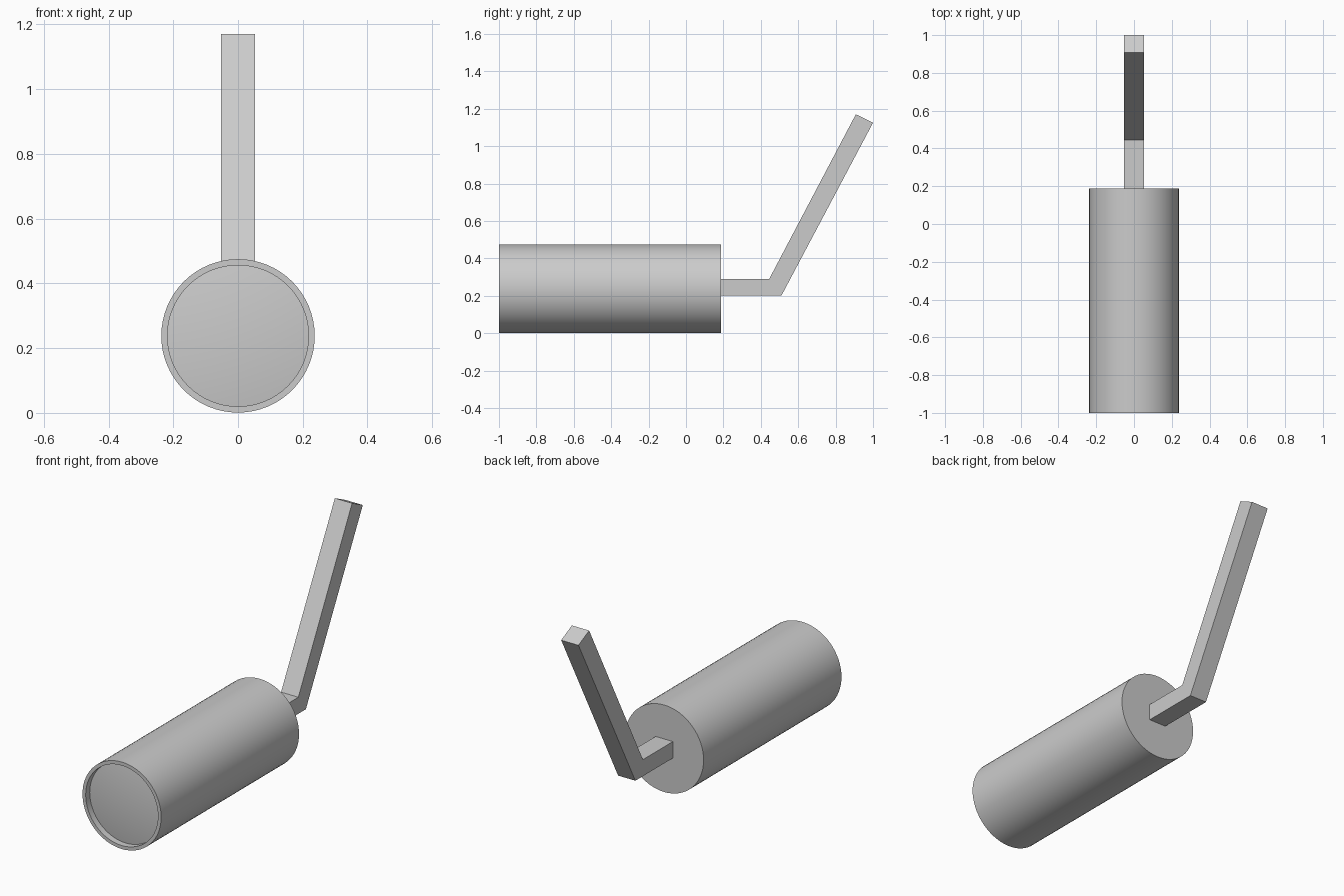
import bpy, bmesh
from math import pi, cos, sin, radians

if "Cube" in bpy.data.objects:
    bpy.data.objects.remove(bpy.data.objects["Cube"])

R, RIN = 0.237, 0.218      # outer and inner radius
BACK = 0.187               # closed end of the body
CZ = 0.238                 # axis height


def finish(name, bm, smooth):
    bmesh.ops.recalc_face_normals(bm, faces=bm.faces)
    mesh = bpy.data.meshes.new(name)
    bm.to_mesh(mesh)
    bm.free()
    ob = bpy.data.objects.new(name, mesh)
    bpy.context.collection.objects.link(ob)
    if smooth:
        bpy.ops.object.select_all(action='DESELECT')
        ob.select_set(True)
        bpy.context.view_layer.objects.active = ob
        bpy.ops.object.shade_smooth_by_angle(angle=radians(35))
    return ob


def lathe(name, profile, steps=64):
    """Revolve (radius, y) points about the y axis at height CZ."""
    bm = bmesh.new()
    verts = [bm.verts.new((r, y, CZ)) for r, y in profile]
    edges = [bm.edges.new(p) for p in zip(verts, verts[1:])]
    bmesh.ops.spin(bm, geom=verts + edges, cent=(0, 0, CZ), axis=(0, 1, 0),
                   angle=2 * pi, steps=steps, use_duplicate=False)
    bmesh.ops.remove_doubles(bm, verts=bm.verts, dist=1e-5)
    return finish(name, bm, True)


# Cylindrical body with a thin rim and a shallow, slightly domed recessed front
dome = [(RIN * cos(a), -0.965 - 0.015 * sin(a) ** 2)
        for a in (i * pi / 12 for i in range(6))] + [(0, -0.98)]
lathe("body", [(0, BACK), (R, BACK), (R, -1), (RIN, -1)] + dome)

# Bent square-section handle, extruded from its side outline
outline = [(BACK, 0.2), (0.51, 0.2), (1.0, 1.125), (0.908, 1.17),
           (0.445, 0.29), (BACK, 0.29)]
bm = bmesh.new()
face = bm.faces.new([bm.verts.new((-0.052, y, z)) for y, z in outline])
new = bmesh.ops.extrude_face_region(bm, geom=[face])["geom"]
bmesh.ops.translate(bm, vec=(0.104, 0, 0),
                    verts=[v for v in new if isinstance(v, bmesh.types.BMVert)])
finish("handle", bm, False)
